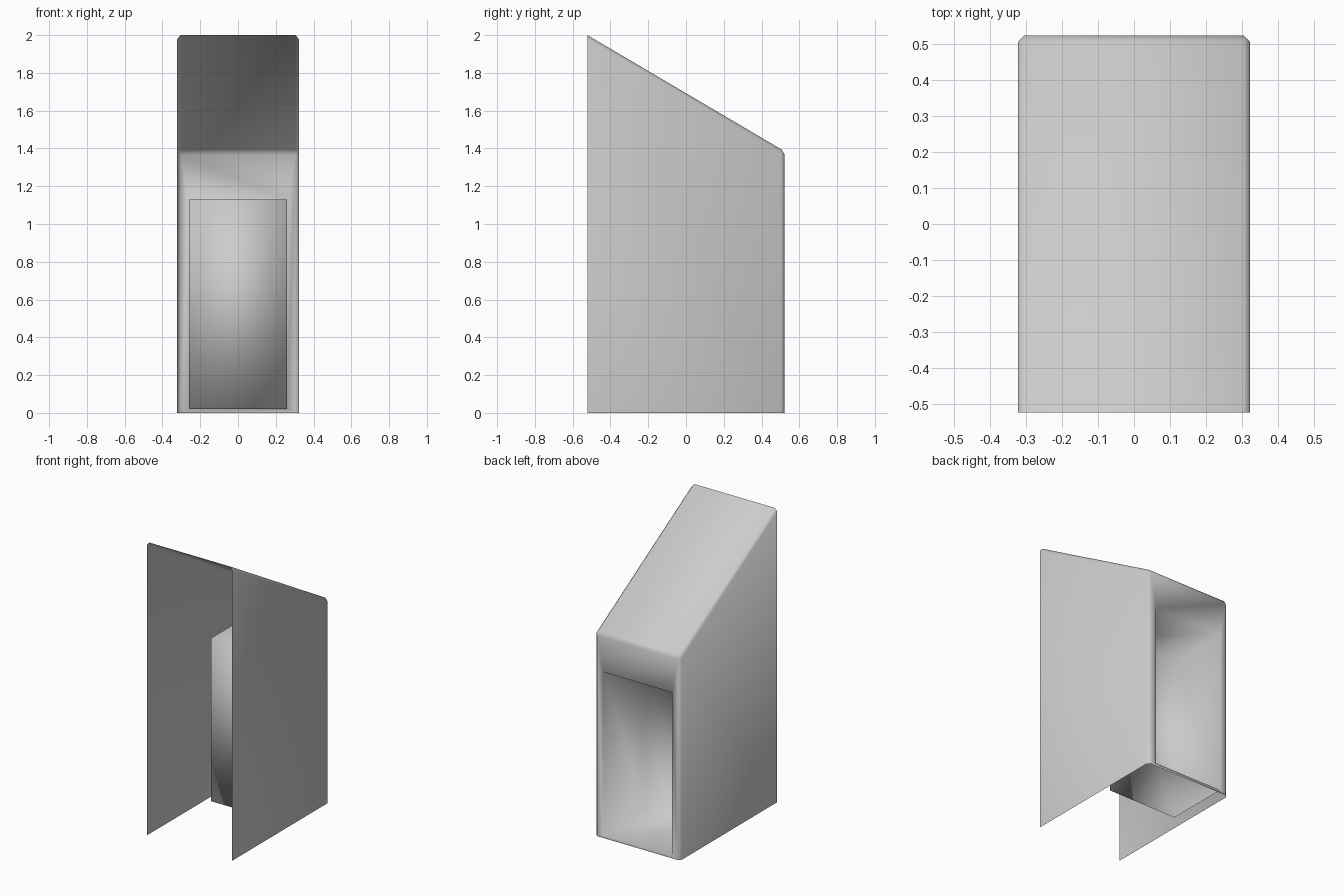
import bpy
import bmesh
from mathutils import Vector

cube = bpy.data.objects.get("Cube")
if cube:
    bpy.data.objects.remove(cube, do_unlink=True)

# Overall sizes
HALF_W, HALF_D = 0.322, 0.522
FRONT_H, BACK_H = 2.0, 1.385
HOLE_W, HOLE_LOW, HOLE_TOP = 0.26, 0.02, 1.13
NICHE_Y = 0.08
BEVEL = 0.018

# Single grey finish
grey = bpy.data.materials.new("light grey")
grey.use_nodes = True
colour = (0.6, 0.6, 0.6, 1)
grey.diffuse_color = colour
grey.node_tree.nodes["Principled BSDF"].inputs["Base Color"].default_value = colour

bm = bmesh.new()


def rectangle(half_w, y, low, high):
    """Four corners facing the back, in order around the outline."""
    return [bm.verts.new(p) for p in ((half_w, y, low), (-half_w, y, low),
                                      (-half_w, y, high), (half_w, y, high))]


def bridge(a, b, sides):
    """Walls between matching sides of two rectangles."""
    return [bm.faces.new((a[i], a[(i + 1) % 4], b[(i + 1) % 4], b[i])) for i in sides]


front = rectangle(HALF_W, -HALF_D, 0, FRONT_H)
back = rectangle(HALF_W, HALF_D, 0, BACK_H)
hole = rectangle(HOLE_W, HALF_D, HOLE_LOW, HOLE_TOP)
niche = rectangle(HOLE_W, NICHE_Y, HOLE_LOW, HOLE_TOP)

# Side panels and sloping roof, with the front and underside left open
bridge(front, back, (1, 2, 3))
# Back wall around the opening, then the recessed niche
bridge(back, hole, range(4))
bridge(hole, niche, range(4))
bm.faces.new(niche)

# Narrow chamfer along the outer corners
pairs = [(back[1], back[2]), (back[2], back[3]), (back[3], back[0]),
         (front[2], back[2]), (front[3], back[3])]
edges = [bm.edges.get(pair) for pair in pairs]
bmesh.ops.bevel(bm, geom=edges, offset=BEVEL, segments=1, profile=0.5, affect='EDGES')

for face in bm.faces:
    face.smooth = True
mesh = bpy.data.meshes.new("hooded_shell")
bm.to_mesh(mesh)
bm.free()
mesh.materials.append(grey)
shell = bpy.data.objects.new("hooded_shell", mesh)
bpy.context.collection.objects.link(shell)
